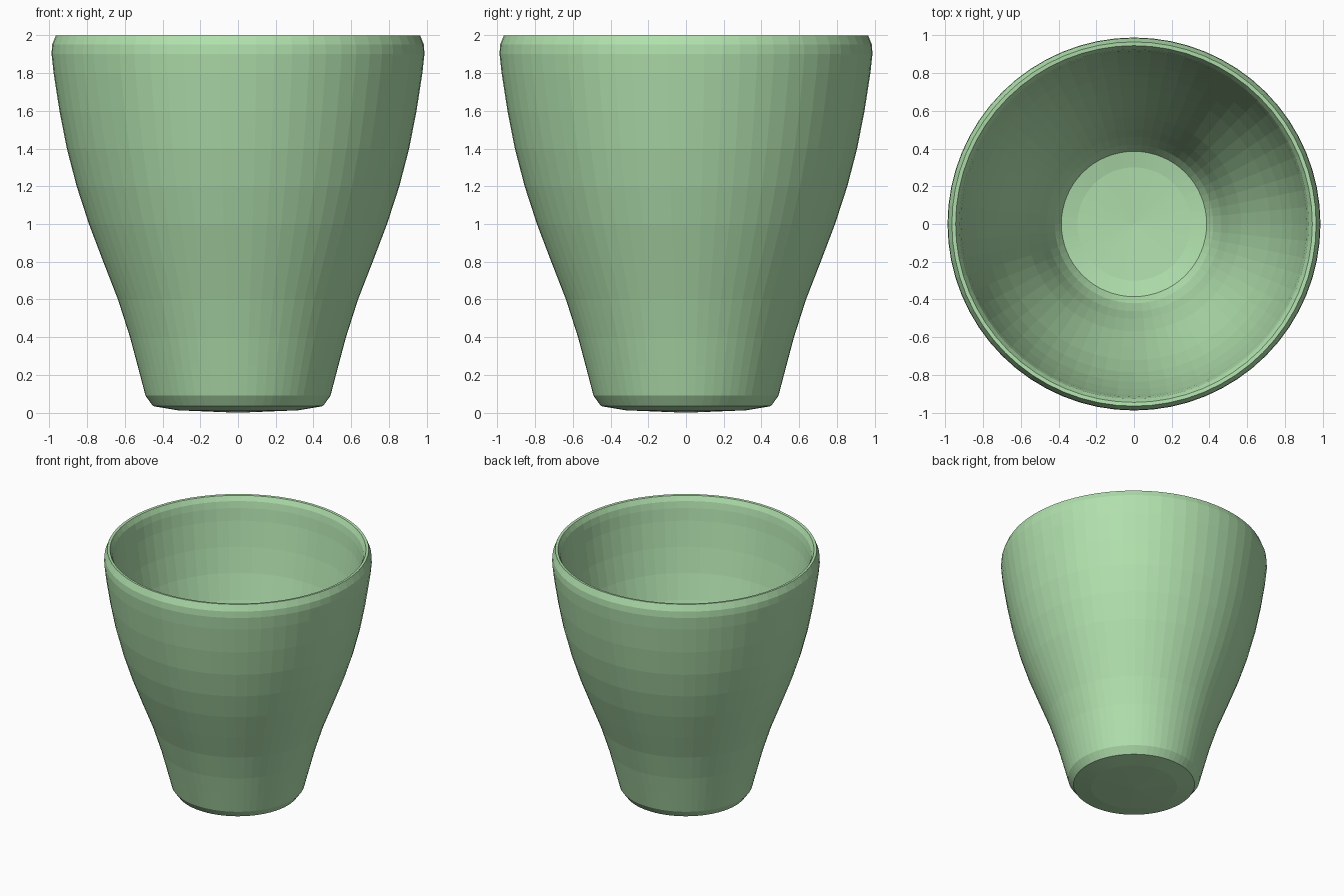
import bpy, bmesh, math

if "Cube" in bpy.data.objects:
    bpy.data.objects.remove(bpy.data.objects["Cube"])

SEGMENTS = 64
WALL = 0.072

# Outer wall profile (radius, height), bottom to top
outer = [(0.49, 0.09), (0.532, 0.25), (0.572, 0.4), (0.636, 0.6), (0.714, 0.8),
         (0.79, 1.0), (0.855, 1.2), (0.907, 1.4), (0.946, 1.6), (0.977, 1.8), (0.988, 1.9)]


def inset(pts, dist):
    """Offset the profile towards the axis along its normals."""
    out = []
    for i, (r, z) in enumerate(pts):
        (r0, z0), (r1, z1) = pts[max(i - 1, 0)], pts[min(i + 1, len(pts) - 1)]
        n = math.hypot(r1 - r0, z1 - z0)
        out.append((r - dist * (z1 - z0) / n, z + dist * (r1 - r0) / n))
    return out


inner = inset(outer, WALL)

# Full section: underside, outer wall, rounded rim, inner wall, floor
profile = [(0, 0), (0.32, 0.013), (0.45, 0.035)] + outer
profile += [(0.985, 1.95), (0.965, 2.0), (0.945, 1.998), (0.926, 1.96)]
profile += inner[:0:-1] + [(0.42, 0.155), (0.385, 0.1), (0.3, 0.083), (0, 0.067)]

# Revolve the section into the cup
bm = bmesh.new()
verts = [bm.verts.new((r, 0, z)) for r, z in profile]
edges = [bm.edges.new(pair) for pair in zip(verts, verts[1:])]
bmesh.ops.spin(bm, geom=verts + edges, cent=(0, 0, 0), axis=(0, 0, 1),
               angle=math.tau, steps=SEGMENTS, use_merge=False)
bmesh.ops.remove_doubles(bm, verts=bm.verts, dist=0.0005)
bmesh.ops.recalc_face_normals(bm, faces=bm.faces)
mesh = bpy.data.meshes.new("cup")
bm.to_mesh(mesh)
bm.free()
cup = bpy.data.objects.new("cup", mesh)
bpy.context.collection.objects.link(cup)

# Pale green glaze
green = bpy.data.materials.new("green_glaze")
green.diffuse_color = (0.44, 0.75, 0.42, 1)
green.use_nodes = True
green.node_tree.nodes["Principled BSDF"].inputs["Base Color"].default_value = green.diffuse_color
mesh.materials.append(green)
